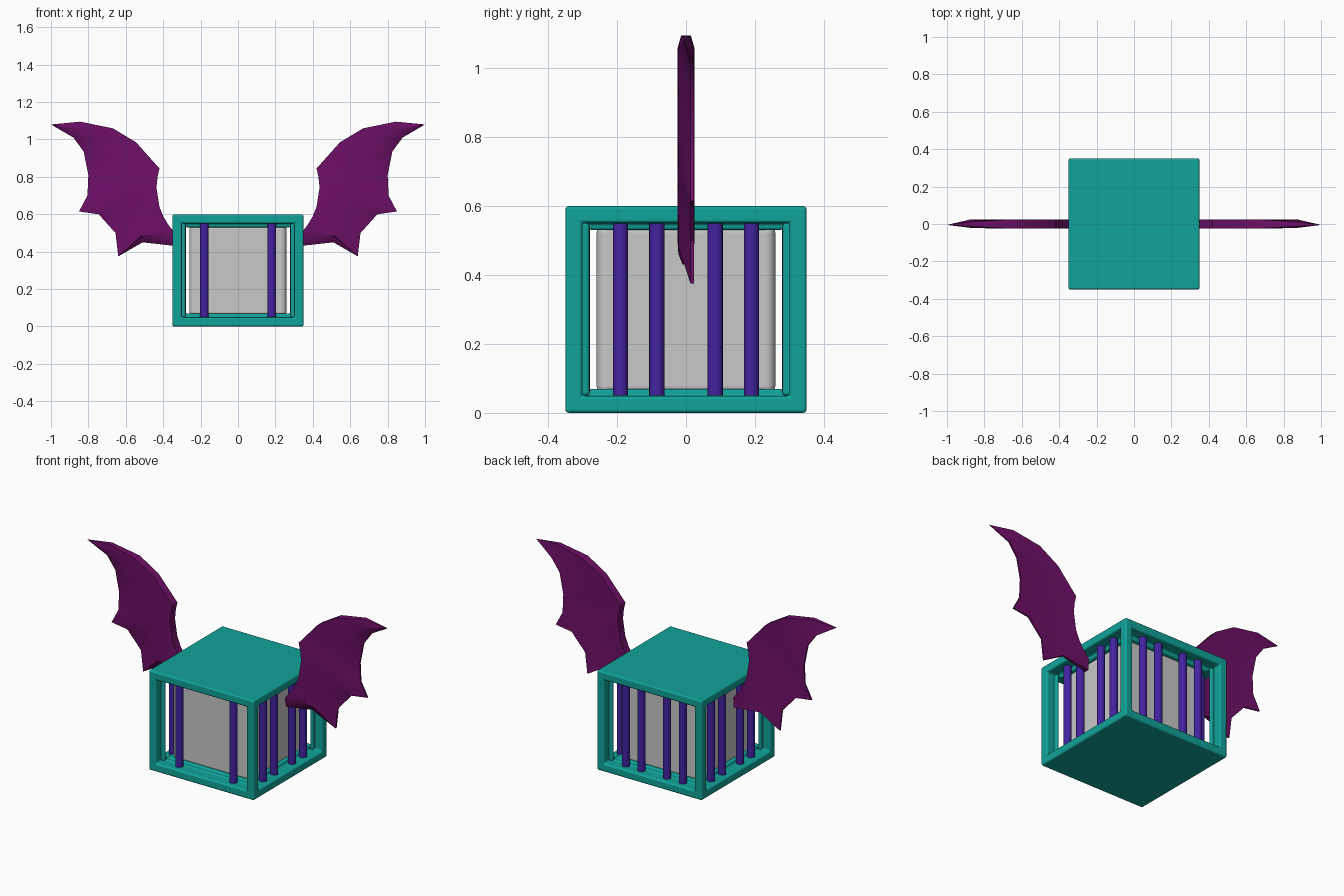
import bpy, bmesh, math

if "Cube" in bpy.data.objects:
    bpy.data.objects.remove(bpy.data.objects["Cube"])


def material(name, rgb):
    m = bpy.data.materials.new(name)
    m.diffuse_color = (*rgb, 1)
    m.use_nodes = True
    m.node_tree.nodes["Principled BSDF"].inputs["Base Color"].default_value = m.diffuse_color
    return m


TEAL = material("teal", (0.005, 0.37, 0.32))
GREY = material("light grey", (0.58, 0.58, 0.58))
INDIGO = material("indigo", (0.055, 0.017, 0.36))
PURPLE = material("purple", (0.16, 0.005, 0.14))


def add_object(name, bm, mat):
    bmesh.ops.recalc_face_normals(bm, faces=bm.faces)
    mesh = bpy.data.meshes.new(name)
    bm.to_mesh(mesh)
    bm.free()
    mesh.materials.append(mat)
    ob = bpy.data.objects.new(name, mesh)
    bpy.context.collection.objects.link(ob)
    return ob


def smooth(ob, angle=None):
    bpy.ops.object.select_all(action='DESELECT')
    ob.select_set(True)
    bpy.context.view_layer.objects.active = ob
    if angle:
        bpy.ops.object.shade_smooth_by_angle(angle=math.radians(angle))
    else:
        bpy.ops.object.shade_smooth()


def box(size, z):
    bm = bmesh.new()
    bmesh.ops.create_cube(bm, size=1)
    for v in bm.verts:
        v.co = (v.co.x * size[0], v.co.y * size[1], v.co.z * size[2] + z)
    return bm


def bevel(ob, width, segments):
    mod = ob.modifiers.new("rounding", 'BEVEL')
    mod.width, mod.segments = width, segments
    mod.limit_method, mod.harden_normals = 'ANGLE', True


# Frame: a box with four side windows, thickened inward
bm = box((0.7, 0.7, 0.6), 0.3)
bm.normal_update()
sides = [f for f in bm.faces if abs(f.normal.z) < 0.5]
bmesh.ops.inset_individual(bm, faces=sides, thickness=0.07)
for v in bm.verts:
    for axis in (0, 1):
        if abs(abs(v.co[axis]) - 0.28) < 0.001:
            v.co[axis] = math.copysign(0.26, v.co[axis])
bmesh.ops.delete(bm, geom=sides, context='FACES')
frame = add_object("cage_frame", bm, TEAL)
smooth(frame)
shell = frame.modifiers.new("wall", 'SOLIDIFY')
shell.thickness, shell.offset, shell.use_even_offset = 0.07, -1, True
bevel(frame, 0.012, 3)

# Core behind the bars
core = add_object("inner_core", box((0.52, 0.52, 0.5), 0.3), GREY)
smooth(core)
bevel(core, 0.03, 3)

# Bars: two in front, four on each other side
spots = [(x, -0.3) for x in (-0.18, 0.18)]
for t in (-0.19, -0.085, 0.085, 0.19):
    spots += [(t, 0.3), (-0.3, t), (0.3, t)]
for i, (x, y) in enumerate(spots):
    bpy.ops.mesh.primitive_cylinder_add(vertices=16, radius=0.022, depth=0.5,
                                        location=(x, y, 0.3))
    bar = bpy.context.object
    bar.name = f"bar_{i + 1}"
    bar.data.materials.append(INDIGO)
    smooth(bar, 40)

# Wings: thick leading edge paired with a thin scalloped trailing edge (x, z)
LEAD = [(.33, .49), (.37, .54), (.40, .59), (.42, .64), (.436, .743),
        (.43, .80), (.42, .845), (.545, .985), (.67, 1.06), (.845, 1.095)]
TRAIL = [(.33, .43), (.51, .45), (.64, .375), (.655, .50), (.745, .60),
         (.85, .615), (.805, .70), (.80, .81), (.825, .935), (.88, 1.01)]
TIP = (1.0, -0.005, 1.08)


def wing(name, side):
    bm = bmesh.new()
    rings = []
    for i, (a, b) in enumerate(zip(LEAD, TRAIL)):
        thin = 0.014 if i == 0 else 0.005
        lead = 0.014 if i == len(LEAD) - 1 else 0.024
        mid_y = 0.004 if i == 0 else 0.018
        mx, mz = (a[0] + b[0]) / 2, (a[1] + b[1]) / 2
        section = [(a, -lead), ((mx, mz), -0.022), (b, mid_y - thin),
                   (b, mid_y + thin), ((mx, mz), 0.018), (a, lead)]
        rings.append([bm.verts.new((side * p[0], y, p[1])) for p, y in section])
    for r, s in zip(rings, rings[1:]):
        for k in range(6):
            n = (k + 1) % 6
            bm.faces.new((r[k], r[n], s[n], s[k]))
    tip = bm.verts.new((side * TIP[0], TIP[1], TIP[2]))
    for k in range(6):
        bm.faces.new((rings[-1][k], rings[-1][(k + 1) % 6], tip))
    bm.faces.new(rings[0])
    smooth(add_object(name, bm, PURPLE), 35)


wing("wing_right", 1)
wing("wing_left", -1)
